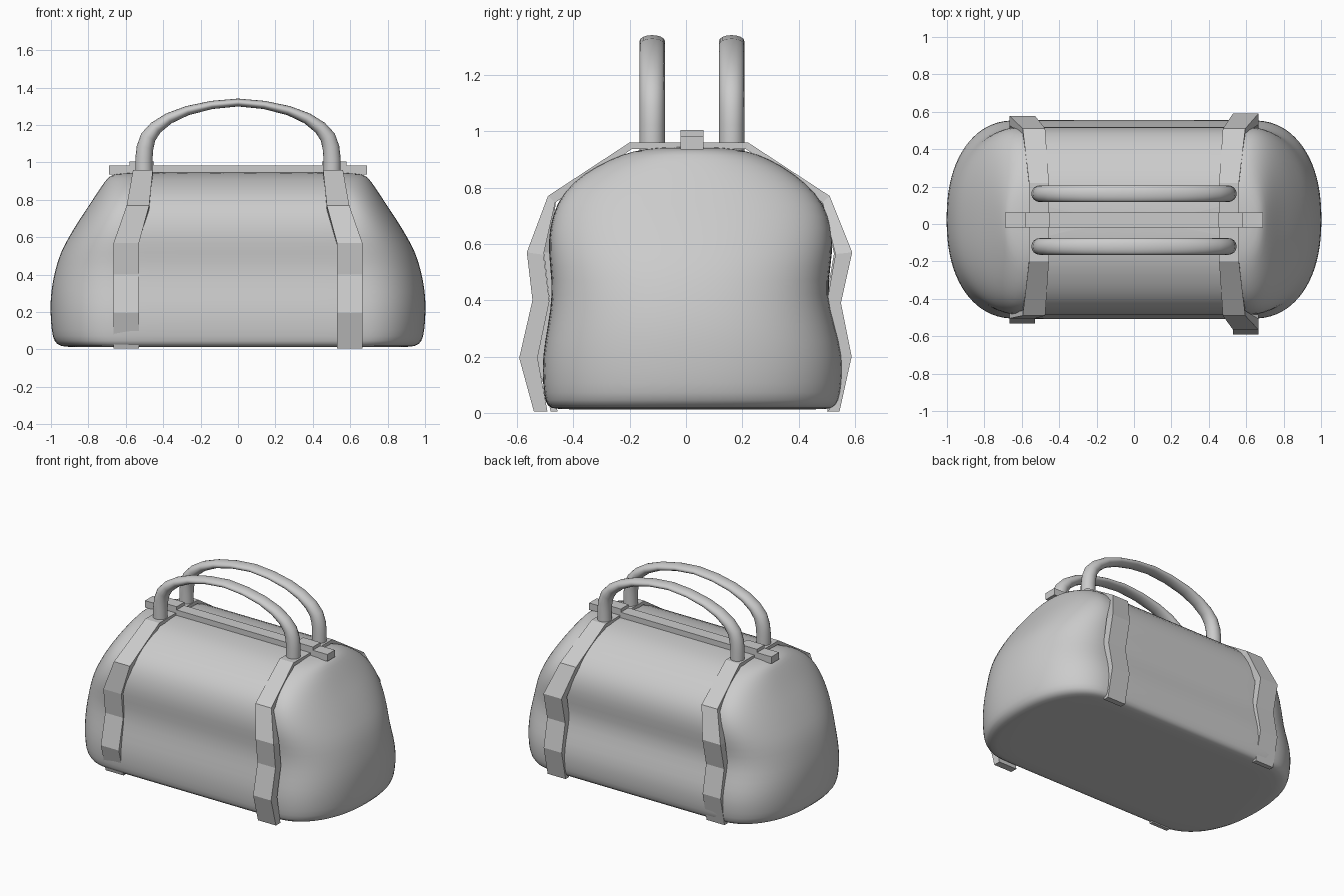
import bpy, bmesh
from math import sin, cos, pi
from mathutils import Vector

if "Cube" in bpy.data.objects:
    bpy.data.objects.remove(bpy.data.objects["Cube"])


def make_object(name, rings, loop_caps=True, smooth_angle=None, subsurf=0):
    """Skin a list of equal-length closed rings and cap both ends."""
    bm = bmesh.new()
    vr = [[bm.verts.new(p) for p in r] for r in rings]
    n = len(rings[0])
    for a, b in zip(vr, vr[1:]):
        for i in range(n):
            j = (i + 1) % n
            bm.faces.new((a[i], a[j], b[j], b[i]))
    bm.faces.new(vr[0][::-1])
    bm.faces.new(vr[-1])
    bmesh.ops.recalc_face_normals(bm, faces=bm.faces)
    me = bpy.data.meshes.new(name)
    bm.to_mesh(me)
    bm.free()
    ob = bpy.data.objects.new(name, me)
    bpy.context.collection.objects.link(ob)
    if subsurf:
        m = ob.modifiers.new("smooth", 'SUBSURF')
        m.levels = m.render_levels = subsurf
    if smooth_angle:
        bpy.ops.object.select_all(action='DESELECT')
        ob.select_set(True)
        bpy.context.view_layer.objects.active = ob
        bpy.ops.object.shade_smooth_by_angle(angle=smooth_angle)
    return ob


# bag body: stacked horizontal outlines with straight sides and rounded ends
def outline(z, length, straight, front, back, n=10, e=2.25):
    mid, half = (front + back) / 2, (back - front) / 2
    pts = []
    for side in (1, -1):
        for i in range(2 * n + 1):
            t = -pi / 2 + pi * i / (2 * n)
            c, s = max(cos(t), 0.0), sin(t)
            x = straight + (length - straight) * c ** (2 / e)
            y = half * (1 if s > 0 else -1) * abs(s) ** (2 / e)
            pts.append((side * x, mid + side * y, z))
        for k in (0.5, 0.0, -0.5):
            pts.append((side * k * straight, mid + side * half, z))
    return pts


sections = [  # z, end x, straight x, front y, back y
    (0.012, 0.30, 0.20, -0.15, 0.19), (0.012, 0.88, 0.58, -0.42, 0.47),
    (0.014, 0.95, 0.62, -0.485, 0.525), (0.04, 0.985, 0.63, -0.50, 0.545),
    (0.10, 0.998, 0.63, -0.508, 0.555), (0.20, 1.005, 0.63, -0.51, 0.56),
    (0.31, 1.002, 0.63, -0.49, 0.53), (0.42, 0.98, 0.63, -0.473, 0.50),
    (0.52, 0.95, 0.62, -0.482, 0.513), (0.61, 0.90, 0.61, -0.49, 0.523),
    (0.70, 0.845, 0.60, -0.475, 0.51), (0.78, 0.79, 0.59, -0.44, 0.465),
    (0.85, 0.745, 0.57, -0.365, 0.385), (0.90, 0.71, 0.56, -0.27, 0.30),
    (0.93, 0.685, 0.55, -0.19, 0.22), (0.942, 0.64, 0.54, -0.10, 0.13),
    (0.946, 0.50, 0.40, -0.03, 0.06)]
make_object("bag_body", [outline(*s) for s in sections], smooth_angle=1.2, subsurf=1)


# straps: flat bands folded over the bag, narrowing toward the top
strap_path = [  # y, z, centre x, half width, thickness
    (-0.54, 0.005, 0.597, 0.068, 0.05), (-0.592, 0.195, 0.597, 0.068, 0.065),
    (-0.545, 0.40, 0.597, 0.068, 0.06), (-0.565, 0.57, 0.597, 0.068, 0.06),
    (-0.49, 0.77, 0.535, 0.06, 0.035), (-0.20, 0.96, 0.508, 0.053, 0.025),
    (0.22, 0.96, 0.508, 0.053, 0.025), (0.51, 0.77, 0.535, 0.06, 0.035),
    (0.59, 0.57, 0.597, 0.068, 0.06), (0.55, 0.39, 0.597, 0.068, 0.05),
    (0.588, 0.20, 0.597, 0.068, 0.05), (0.545, 0.005, 0.597, 0.068, 0.04)]


def strap(name, side, front_shift, back_shift):
    path = []
    for y, z, x, w, t in strap_path:
        shift = (front_shift if y < 0 else back_shift) if z < 0.7 else 0
        path.append((y + shift, z, x, w, max(t - abs(shift) * 0.6, 0.025)))
    rings = []
    for i, (y, z, x, w, t) in enumerate(path):
        a, b = path[max(i - 1, 0)], path[min(i + 1, len(path) - 1)]
        d = Vector((b[0] - a[0], b[1] - a[1])).normalized()
        ny, nz = -d.y, d.x
        if i in (0, len(path) - 1):
            nz = 0
        rings.append([(side * (x - w), y, z), (side * (x + w), y, z),
                      (side * (x + w), y - ny * t, z - nz * t),
                      (side * (x - w), y - ny * t, z - nz * t)])
    make_object(name, rings)


strap("strap_right", 1, 0, 0)
strap("strap_left", -1, 0.06, -0.012)


# handles: arched tubes, round at the legs and flattened at the crown
half_arch = [  # x, z, in-plane radius
    (0.503, 0.93, 0.046), (0.503, 1.02, 0.046), (0.497, 1.08, 0.045),
    (0.480, 1.135, 0.042), (0.44, 1.185, 0.036), (0.37, 1.235, 0.03),
    (0.27, 1.277, 0.025), (0.14, 1.307, 0.022)]
arch = [(-x, z, r) for x, z, r in half_arch] + [(0, 1.32, 0.021)] + half_arch[::-1]


def handle(name, y0):
    rings = []
    for i, (x, z, r) in enumerate(arch):
        a, b = arch[max(i - 1, 0)], arch[min(i + 1, len(arch) - 1)]
        d = Vector((b[0] - a[0], b[1] - a[1])).normalized()
        rings.append([(x - d.y * r * cos(t), y0 + 0.045 * sin(t), z + d.x * r * cos(t))
                      for t in (2 * pi * k / 16 for k in range(16))])
    make_object(name, rings, smooth_angle=0.8)


handle("handle_front", -0.12)
handle("handle_back", 0.162)


# closure bar along the top, with raised keepers where the straps cross
def box(name, x0, x1, y0, y1, z0, z1):
    make_object(name, [[(x, y0, z0), (x, y1, z0), (x, y1, z1), (x, y0, z1)]
                       for x in (x0, x1)])


box("zip_bar", -0.69, 0.69, -0.02, 0.062, 0.935, 0.982)
for label, s in (("left", -1), ("right", 1)):
    box("zip_keeper_" + label, s * 0.45, s * 0.58, -0.02, 0.062, 0.945, 1.004)
